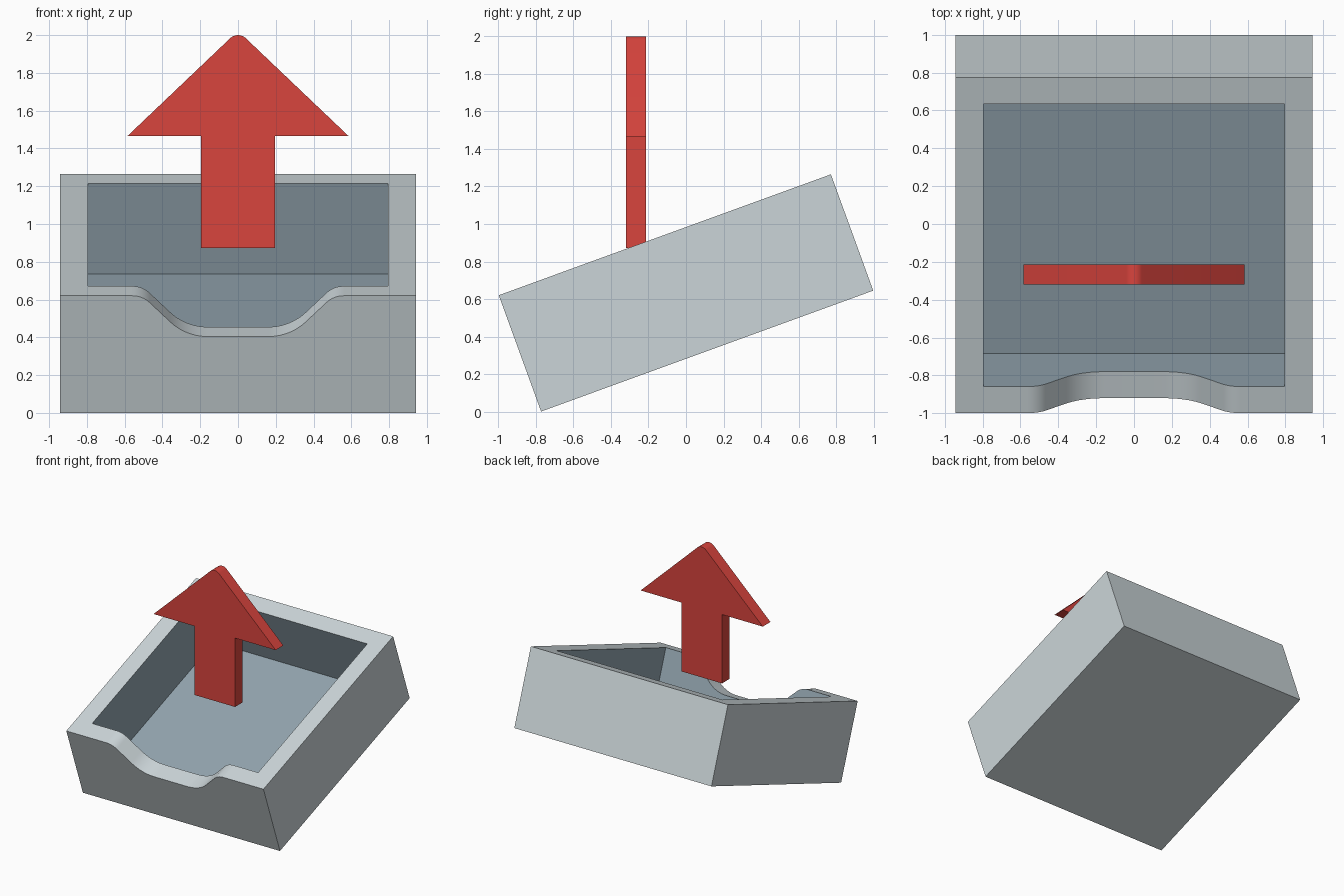
import bpy, bmesh, math
from mathutils import Matrix, Vector

if "Cube" in bpy.data.objects:
    bpy.data.objects.remove(bpy.data.objects["Cube"])

TILT = math.radians(20)
L, H, WALL, DEPTH = 1.885, 0.66, 0.149, 0.508   # tray side, height, wall, cavity depth


def material(name, rgb):
    m = bpy.data.materials.new(name)
    m.diffuse_color = (*rgb, 1)
    m.use_nodes = True
    m.node_tree.nodes["Principled BSDF"].inputs["Base Color"].default_value = m.diffuse_color
    return m


SHELL = material("pale grey", (0.60, 0.665, 0.69))
LINING = material("slate blue", (0.29, 0.376, 0.429))
RED = material("arrow red", (0.69, 0.058, 0.047))


def prism(name, profile, y0, y1, mats=()):
    """Extrude an x-z profile from y0 to y1."""
    bm = bmesh.new()
    face = bm.faces.new([bm.verts.new((x, y0, z)) for x, z in profile])
    ext = bmesh.ops.extrude_face_region(bm, geom=[face])
    bmesh.ops.translate(bm, vec=(0, y1 - y0, 0),
                        verts=[v for v in ext["geom"] if isinstance(v, bmesh.types.BMVert)])
    bmesh.ops.recalc_face_normals(bm, faces=bm.faces)
    me = bpy.data.meshes.new(name)
    bm.to_mesh(me)
    bm.free()
    ob = bpy.data.objects.new(name, me)
    bpy.context.collection.objects.link(ob)
    for m in mats:
        me.materials.append(m)
    return ob


def rect(w, z0, z1):
    return [(-w, z0), (w, z0), (w, z1), (-w, z1)]


def arc(cx, cz, r, a0, a1, n=10):
    return [(cx + r * math.cos(math.radians(a0 + (a1 - a0) * i / n)),
             cz + r * math.sin(math.radians(a0 + (a1 - a0) * i / n))) for i in range(n + 1)]


def mirrored(right):
    return right + [(-x, z) for x, z in reversed(right) if abs(x) > 1e-6]


# Tray body
tray = prism("tray", rect(L / 2, 0, H), -L / 2, L / 2, (SHELL, LINING))
inner = L / 2 - WALL
cavity = prism("cavity_cutter", rect(inner, H - DEPTH, H + 0.3), -inner, inner)

# Curved dip in the front wall
R1, R2, DIP = 0.13, 0.28, 0.23
right = [(0.56, H + 0.3)] + arc(0.56, H - R1, R1, 90, 135) + arc(0.16, H - DIP + R2, R2, -45, -90)
dip = prism("dip_cutter", mirrored(right), -L / 2 - 0.2, -inner + 0.2)

for cutter in (cavity, dip):
    mod = tray.modifiers.new(cutter.name, "BOOLEAN")
    mod.operation, mod.solver, mod.object = "DIFFERENCE", "EXACT", cutter
bpy.context.view_layer.update()
result = bpy.data.meshes.new_from_object(tray.evaluated_get(bpy.context.evaluated_depsgraph_get()))
tray.modifiers.clear()
tray.data = result
for cutter in (cavity, dip):
    bpy.data.objects.remove(cutter)
result.materials.clear()
result.materials.append(SHELL)
result.materials.append(LINING)

# Lining colour inside the cavity, smooth shading on the dip only
for p in result.polygons:
    c = p.center
    inside = max(abs(c.x), abs(c.y)) < inner + 0.002 and H - DEPTH - 0.01 < c.z < H - 0.001
    p.material_index = 1 if inside else 0
    p.use_smooth = (not inside and -L / 2 + 0.01 < c.y < -inner - 0.01
                    and abs(c.x) < 0.58 and H - DIP - 0.01 < c.z < H - 0.0001)

# Tilt the tray so that its front lower edge rests on the ground
result.transform(Matrix.Rotation(TILT, 4, "X"))
ys = [v.co.y for v in result.vertices]
zs = [v.co.z for v in result.vertices]
result.transform(Matrix.Translation(Vector((0, -(min(ys) + max(ys)) / 2, -min(zs)))))

# Arrow with a rounded tip
R, SLOPE = 0.06, 43.8
half = [(0.195, 0.872), (0.195, 1.467), (0.584, 1.467)] + arc(0, 2 - R, R, 90 - SLOPE, 90, 8)
arrow = prism("arrow", mirrored(half), -0.319, -0.214, (RED,))
for p in arrow.data.polygons:
    p.use_smooth = p.normal.z > 0.1
